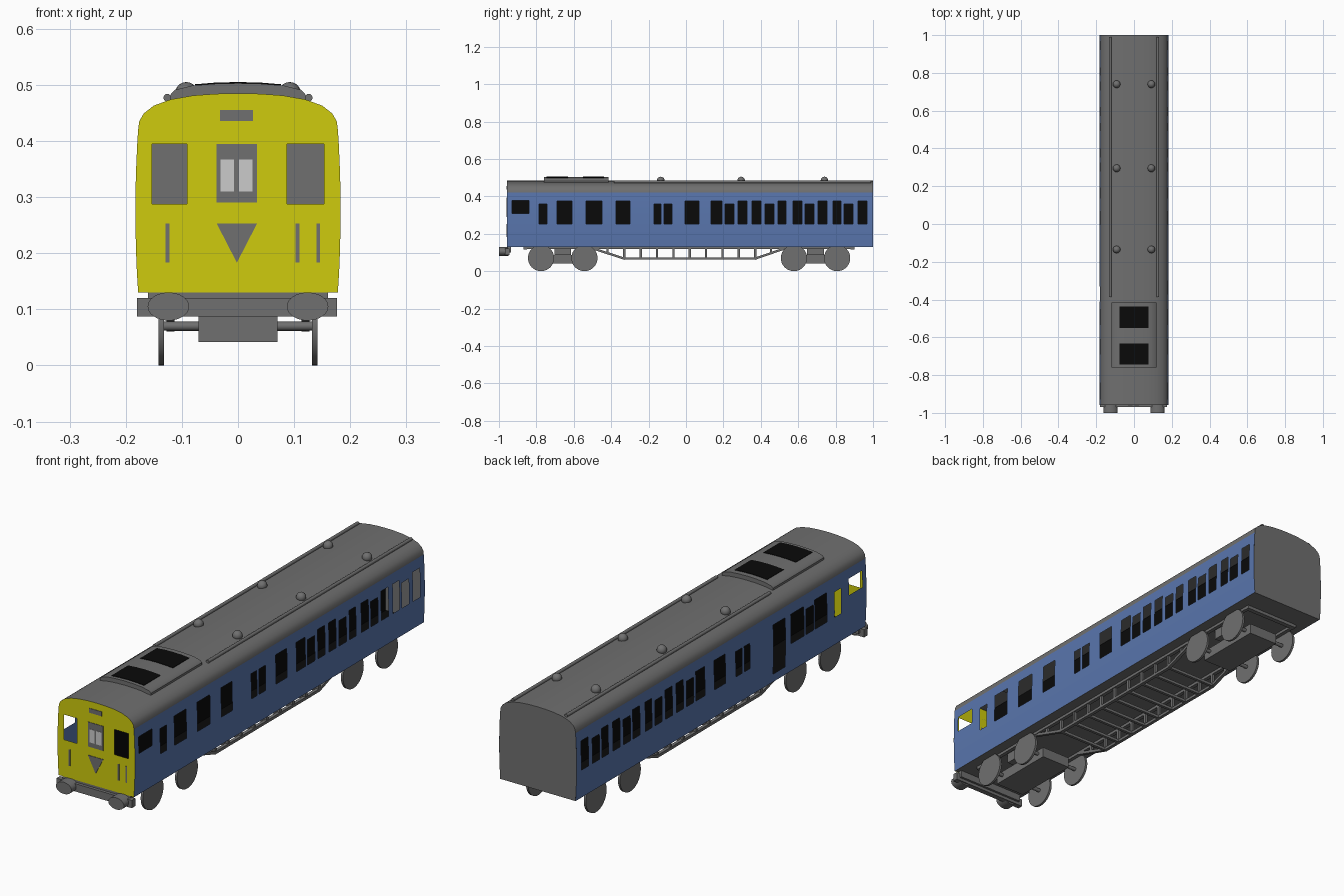
import bpy, bmesh, math
from mathutils import Matrix, Vector

if "Cube" in bpy.data.objects:
    bpy.data.objects.remove(bpy.data.objects["Cube"])


def material(name, r, g, b):
    m = bpy.data.materials.new(name)
    m.diffuse_color = (r, g, b, 1)
    m.use_nodes = True
    m.node_tree.nodes["Principled BSDF"].inputs["Base Color"].default_value = m.diffuse_color
    return m


GREY = material("mid grey", 0.16, 0.16, 0.16)
BLUE = material("rail blue", 0.10, 0.18, 0.42)
YELLOW = material("warning yellow", 0.62, 0.60, 0.004)
BLACK = material("black", 0.003, 0.003, 0.003)
PALE = material("pale grey", 0.60, 0.60, 0.60)
Y0, Y1, FLOOR, EAVE = -0.957, 1.0, 0.13, 0.42


def finish(name, bm, mat, facing=None, smooth=False):
    """Turn a bmesh into an object; open panels are turned to the facing direction."""
    if facing:
        bm.normal_update()
        bmesh.ops.reverse_faces(bm, faces=[f for f in bm.faces if f.normal.dot(Vector(facing)) < 0])
    else:
        bmesh.ops.recalc_face_normals(bm, faces=bm.faces[:])
    me = bpy.data.meshes.new(name)
    bm.to_mesh(me)
    bm.free()
    me.materials.append(mat)
    ob = bpy.data.objects.new(name, me)
    bpy.context.collection.objects.link(ob)
    if smooth:
        bpy.ops.object.select_all(action='DESELECT')
        bpy.context.view_layer.objects.active = ob
        ob.select_set(True)
        bpy.ops.object.shade_smooth_by_angle(angle=math.radians(40))
    return ob


def box(name, x0, x1, y0, y1, z0, z1, mat=GREY):
    bm = bmesh.new()
    bmesh.ops.create_cube(bm, size=1, matrix=Matrix.Translation(((x0 + x1) / 2, (y0 + y1) / 2, (z0 + z1) / 2))
                          @ Matrix.Diagonal((x1 - x0, y1 - y0, z1 - z0, 1)))
    return finish(name, bm, mat)


def prism(name, profile, y0, y1, mat=GREY, smooth=False, capped=True):
    """Extrude an xz profile along y."""
    bm = bmesh.new()
    a, b = [[bm.verts.new((x, y, z)) for x, z in profile] for y in (y0, y1)]
    n = len(profile)
    for i in range(n if capped else n - 1):
        j = (i + 1) % n
        bm.faces.new((a[i], a[j], b[j], b[i]))
    if capped:
        bm.faces.new(a)
        bm.faces.new(b)
    return finish(name, bm, mat, None if capped else (0, 0, 1), smooth)


def panel(name, us, vs, holes, place, mat, facing, cap=None):
    """Grid panel that leaves out the cells inside holes (u0, u1, v0, v1)."""
    us = sorted(set(us) | {u for h in holes for u in h[:2]})
    vs = sorted(set(vs) | {v for h in holes for v in h[2:]})
    bm = bmesh.new()
    g = [[bm.verts.new(place(u, v)) for v in vs] for u in us]
    for i in range(len(us) - 1):
        for j in range(len(vs) - 1):
            u, v = (us[i] + us[i + 1]) / 2, (vs[j] + vs[j + 1]) / 2
            if not any(h[0] < u < h[1] and h[2] < v < h[3] for h in holes):
                bm.faces.new((g[i][j], g[i + 1][j], g[i + 1][j + 1], g[i][j + 1]))
    if cap:
        bm.faces.new([bm.verts.new(p) for p in cap])
    bmesh.ops.delete(bm, geom=[v for v in bm.verts if not v.link_faces], context='VERTS')
    return finish(name, bm, mat, facing)


def rod(name, centre, axis, rx, rz, length, mat=GREY, sides=32):
    """Cylinder along X or Y with elliptical section."""
    rot = Matrix.Rotation(math.pi / 2, 4, 'Y' if axis == 'X' else 'X')
    scale = Matrix.Diagonal((1, rx, rz, 1) if axis == 'X' else (rx, 1, rz, 1))
    bm = bmesh.new()
    bmesh.ops.create_cone(bm, cap_ends=True, segments=sides, radius1=1, radius2=1, depth=length,
                          matrix=Matrix.Translation(centre) @ scale @ rot)
    return finish(name, bm, mat, smooth=True)


def half_width(z):
    """Gently bulging body side."""
    return 0.183 - 0.005 * min(1.0, abs(z - 0.275) / 0.145) ** 2


# Roof
half = [(0.178, EAVE), (0.176, 0.435), (0.168, 0.449), (0.15, 0.463), (0.12, 0.474), (0.08, 0.481), (0.04, 0.484)]
arch = half + [(0, 0.485)] + [(-x, z) for x, z in reversed(half)]
prism("roof", arch, Y0, Y1, GREY, True, False)

# Body sides with open windows; short windows have a lower head
LOW, HIGH, SHORT = 0.251, 0.375, 0.358
tall = [(-.69, -.61), (-.535, -.449), (-.005, .07), (.134, .193), (.278, .326), (.353, .40),
        (.492, .535), (.572, .62), (.706, .754), (.786, .829), (.92, .968)]
short = [(-.786, -.743), (-.171, -.134), (-.118, -.075), (.209, .257), (.422, .47), (.636, .684), (.845, .893)]
common = [(a, b, LOW, HIGH) for a, b in tall] + [(a, b, LOW, SHORT) for a, b in short]
common.append((-.93, -.84, .308, .378))
extra = {1: [(-.374, -.30, LOW, HIGH)], -1: [(-.41, -.33, .165, HIGH), (-.60, -.55, LOW, SHORT)]}
rows = [FLOOR, 0.17, 0.21, 0.275, 0.34, 0.39, EAVE]
for s, side in ((1, "right"), (-1, "left")):
    panel(side + "_body_side", [Y0, Y1], rows, common + extra[s],
          lambda y, z: (s * half_width(z), y, z), BLUE, (s, 0, 0))

# Cab front with two open windows, and plain rear end
cab_windows = [(-.153, -.091, .288, .395), (.087, .153, .288, .395)]


def end_point(y):
    return lambda x, z: (x if abs(x) < 0.17 else math.copysign(half_width(z), x), y, z)


panel("cab_front", [-.18, .18], rows, cab_windows, end_point(Y0), YELLOW, (0, -1, 0), [(x, Y0, z) for x, z in arch])
panel("rear_end", [-.18, .18], rows, [], end_point(Y1), GREY, (0, 1, 0), [(x, Y1, z) for x, z in arch])

# Floor and central interior partition
box("floor", -.177, .177, Y0 + .002, Y1 - .002, FLOOR, FLOOR + .004)
box("floor_lining", -.176, .176, Y0 + .004, Y1 - .004, FLOOR + .004, FLOOR + .006, BLACK)
box("centre_partition", -.001, .001, Y0 + .005, Y1 - .005, FLOOR + .006, .478, BLACK)

# Cab front details
F = Y0 - .002
box("gangway_door", -.038, .034, F, Y0, .29, .395)
for x0, x1 in ((-.031, -.007), (.002, .026)):
    box("gangway_door_pane", x0, x1, F - .001, F, .31, .367, PALE)
box("blind_panel", -.032, .027, F, Y0, .436, .455)
for x in (-.126, .106, .143):
    box("hose_strip", x - .0035, x + .0035, F, Y0, .183, .253)
prism("warning_triangle", [(-.038, .253), (.034, .253), (-.002, .183)], F, Y0)

# Roof hatch with two dark grilles
hatch = [(.12, .465), (.12, .483), (.113, .491), (.08, .499), (.04, .502), (0, .503)]
prism("roof_hatch", hatch + [(-x, z) for x, z in reversed(hatch[:-1])], -.76, -.415, GREY, True)
grille = [(.077, .498), (.077, .501), (.04, .504), (0, .505), (-.04, .504), (-.077, .501), (-.077, .498)]
for y0, y1 in ((-.745, -.632), (-.55, -.438)):
    prism("roof_grille", grille, y0, y1, BLACK)

# Roof rails and dome vents
for s in (1, -1):
    rod("roof_rail", (s * .126, .302, .477), 'Y', .007, .007, 1.376, sides=12)
    for y in (-.135, .295, .74):
        bm = bmesh.new()
        bmesh.ops.create_uvsphere(bm, u_segments=16, v_segments=10, radius=.02,
                                  matrix=Matrix.Translation((s * .092, y, .485)))
        finish("dome_vent", bm, GREY, smooth=True)

# Buffer beam, buffers and underframe
box("buffer_beam", -.18, .176, -.968, -.945, .087, .12)
box("beam_bracket", -.16, .16, -.955, -.935, .10, FLOOR)
for s in (1, -1):
    rod("buffer", (s * .124, -.975, .105), 'Y', .037, .025, .05)
    box("solebar", s * .122 - .008, s * .122 + .008, -.87, .9, .118, FLOOR)
for y in (-.86, .89):
    box("end_cross_member", -.13, .13, y - .01, y + .01, .116, FLOOR)

# Bogies: frame, bolster, axles and wheels
for axles in ((-.775, -.543), (.577, .808)):
    c = sum(axles) / 2
    box("bogie_frame", -.07, .07, c - .15, c + .15, .042, .087)
    box("bogie_bolster", -.10, .10, c - .045, c + .045, .087, FLOOR)
    for y in axles:
        rod("axle", (0, y, .07), 'X', .008, .008, .27, sides=12)
        for s in (1, -1):
            rod("wheel", (s * .1365, y, .07), 'X', .07, .07, .01, sides=40)


# Truss under the middle of the car
def strut(x, a, b, t=.006):
    (ya, za), (yb, zb) = a, b
    d = Vector((0, yb - ya, zb - za))
    bm = bmesh.new()
    bmesh.ops.create_cube(bm, size=1, matrix=Matrix.Translation((x, (ya + yb) / 2, (za + zb) / 2))
                          @ Matrix.Rotation(math.atan2(d.z, d.y), 4, 'X')
                          @ Matrix.Diagonal((.014, d.length + t, 2 * t, 1)))
    finish("truss_strut", bm, GREY)


posts = [-.33 + .0875 * i for i in range(9)]
for s in (1, -1):
    x = s * .12
    strut(x, (-.50, .122), (-.33, .067))
    strut(x, (-.33, .067), (.37, .067))
    strut(x, (.37, .067), (.53, .122))
    for y in posts:
        box("truss_post", x - .006, x + .006, y - .006, y + .006, .067, FLOOR)
    for y in (-.42, .455):
        box("truss_post", x - .006, x + .006, y - .006, y + .006, .096, FLOOR)
for y in posts:
    box("truss_cross_bar", -.12, .12, y - .006, y + .006, .061, .073)
